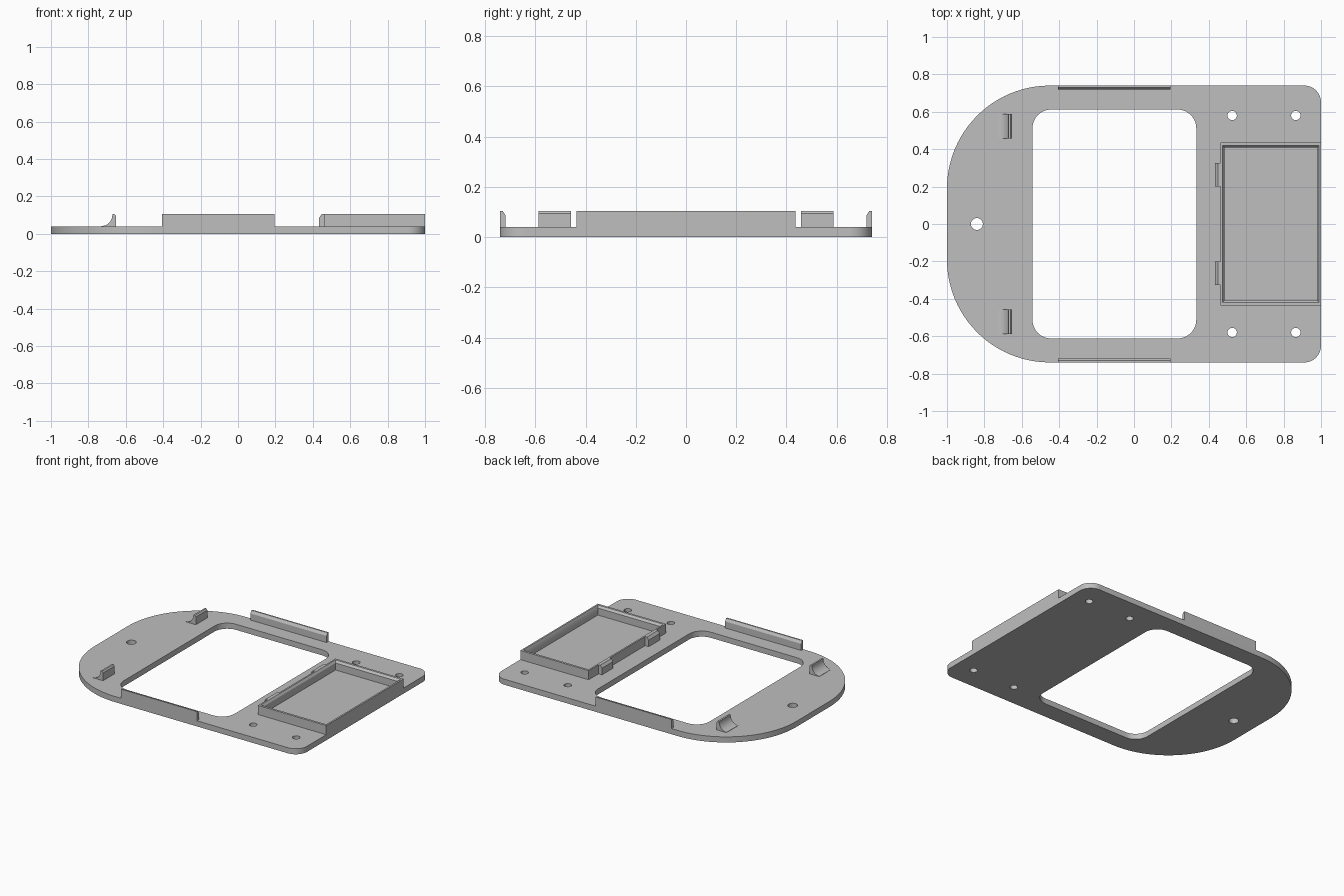
import bpy, bmesh
from math import cos, sin, pi

cube = bpy.data.objects.get("Cube")
if cube:
    bpy.data.objects.remove(cube, do_unlink=True)

BASE, TOP = 0.04, 0.105

grey = bpy.data.materials.new("plain_grey")
grey.use_nodes = True
colour = (0.52, 0.52, 0.52, 1)
grey.diffuse_color = colour
grey.node_tree.nodes["Principled BSDF"].inputs["Base Color"].default_value = colour


def arc(cx, cy, r, start, end, n):
    return [(cx + r * cos(start + (end - start) * i / n),
             cy + r * sin(start + (end - start) * i / n)) for i in range(n + 1)]


def rounded(x0, x1, y0, y1, r_left, r_right, n):
    """Rounded rectangle with separate left and right corner radii."""
    a, b = r_left, r_right
    return (arc(x1 - b, y1 - b, b, 0, pi / 2, n) + arc(x0 + a, y1 - a, a, pi / 2, pi, n)
            + arc(x0 + a, y0 + a, a, pi, 1.5 * pi, n) + arc(x1 - b, y0 + b, b, 1.5 * pi, 2 * pi, n))


def finish(name, bm):
    bmesh.ops.recalc_face_normals(bm, faces=bm.faces)
    mesh = bpy.data.meshes.new(name)
    bm.to_mesh(mesh)
    bm.free()
    mesh.materials.append(grey)
    ob = bpy.data.objects.new(name, mesh)
    bpy.context.collection.objects.link(ob)
    bpy.ops.object.select_all(action="DESELECT")
    ob.select_set(True)
    bpy.context.view_layer.objects.active = ob
    bpy.ops.object.shade_smooth_by_angle(angle=pi / 6)
    return ob


def prism(name, start, end):
    """Solid between two matching polygons."""
    bm = bmesh.new()
    a = [bm.verts.new(p) for p in start]
    b = [bm.verts.new(p) for p in end]
    bm.faces.new(a)
    bm.faces.new(b)
    for i in range(len(a)):
        j = (i + 1) % len(a)
        bm.faces.new((a[i], a[j], b[j], b[i]))
    return finish(name, bm)


# Base plate: outline, large window and screw holes in one filled curve
outlines = [rounded(-1, 1, -0.74, 0.74, 0.55, 0.09, 24),
            rounded(-0.543, 0.333, -0.612, 0.612, 0.1, 0.1, 10),
            arc(-0.84, 0, 0.032, 0, 2 * pi, 24)[:-1]]
for x in (0.525, 0.865):
    for y in (-0.58, 0.58):
        outlines.append(arc(x, y, 0.025, 0, 2 * pi, 20)[:-1])
curve = bpy.data.curves.new("plate_outline", "CURVE")
curve.dimensions = "2D"
curve.fill_mode = "BOTH"
curve.extrude = BASE / 2
for points in outlines:
    spline = curve.splines.new("POLY")
    spline.points.add(len(points) - 1)
    for p, (x, y) in zip(spline.points, points):
        p.co = (x, y, 0, 1)
    spline.use_cyclic_u = True
outline = bpy.data.objects.new("plate_outline", curve)
bpy.context.collection.objects.link(outline)
plate_mesh = bpy.data.meshes.new_from_object(
    outline.evaluated_get(bpy.context.evaluated_depsgraph_get()))
bm = bmesh.new()
bm.from_mesh(plate_mesh)
bmesh.ops.remove_doubles(bm, verts=bm.verts, dist=0.0001)
bmesh.ops.translate(bm, verts=bm.verts, vec=(0, 0, BASE / 2))
bpy.data.objects.remove(outline, do_unlink=True)
bpy.data.meshes.remove(plate_mesh)
finish("base_plate", bm)

# Tray frame: closed ring with a bevelled inner lip
bm = bmesh.new()
rings = []
for x0, x1, y, z in ((0.462, 1, 0.436, BASE), (0.462, 1, 0.436, TOP),
                     (0.473, 0.988, 0.42, TOP), (0.483, 0.98, 0.408, TOP - 0.015),
                     (0.483, 0.98, 0.408, BASE)):
    rings.append([bm.verts.new(p) for p in
                  ((x0, -y, z), (x1, -y, z), (x1, y, z), (x0, y, z))])
for k, ring in enumerate(rings):
    after = rings[(k + 1) % len(rings)]
    for i in range(4):
        j = (i + 1) % 4
        bm.faces.new((ring[i], ring[j], after[j], after[i]))
finish("tray_frame", bm)

for side, s in (("right", -1), ("left", 1)):
    # Long edge rail with a chamfered inner top edge
    profile = [(0.74, BASE), (0.74, TOP), (0.73, TOP), (0.718, TOP - 0.018), (0.718, BASE)]
    prism(side + "_edge_rail", [(-0.405, s * y, z) for y, z in profile],
          [(0.195, s * y, z) for y, z in profile])

    # Chamfered tab on the tray frame
    profile = [(0.463, BASE), (0.463, TOP), (0.448, TOP), (0.434, TOP - 0.018), (0.434, BASE)]
    prism(side + "_tray_tab", [(x, s * 0.2, z) for x, z in profile],
          [(x, s * 0.325, z) for x, z in profile])

    # Hook with a concave back
    profile = [(-0.652, BASE), (-0.652, TOP - 0.01), (-0.66, TOP), (-0.672, TOP)]
    profile += arc(-0.73, TOP - 0.005, 0.058, 0, -pi / 2, 10)
    profile.append((-0.73, BASE))
    prism(side + "_hook", [(x, s * 0.457, z) for x, z in profile],
          [(x, s * 0.587, z) for x, z in profile])
